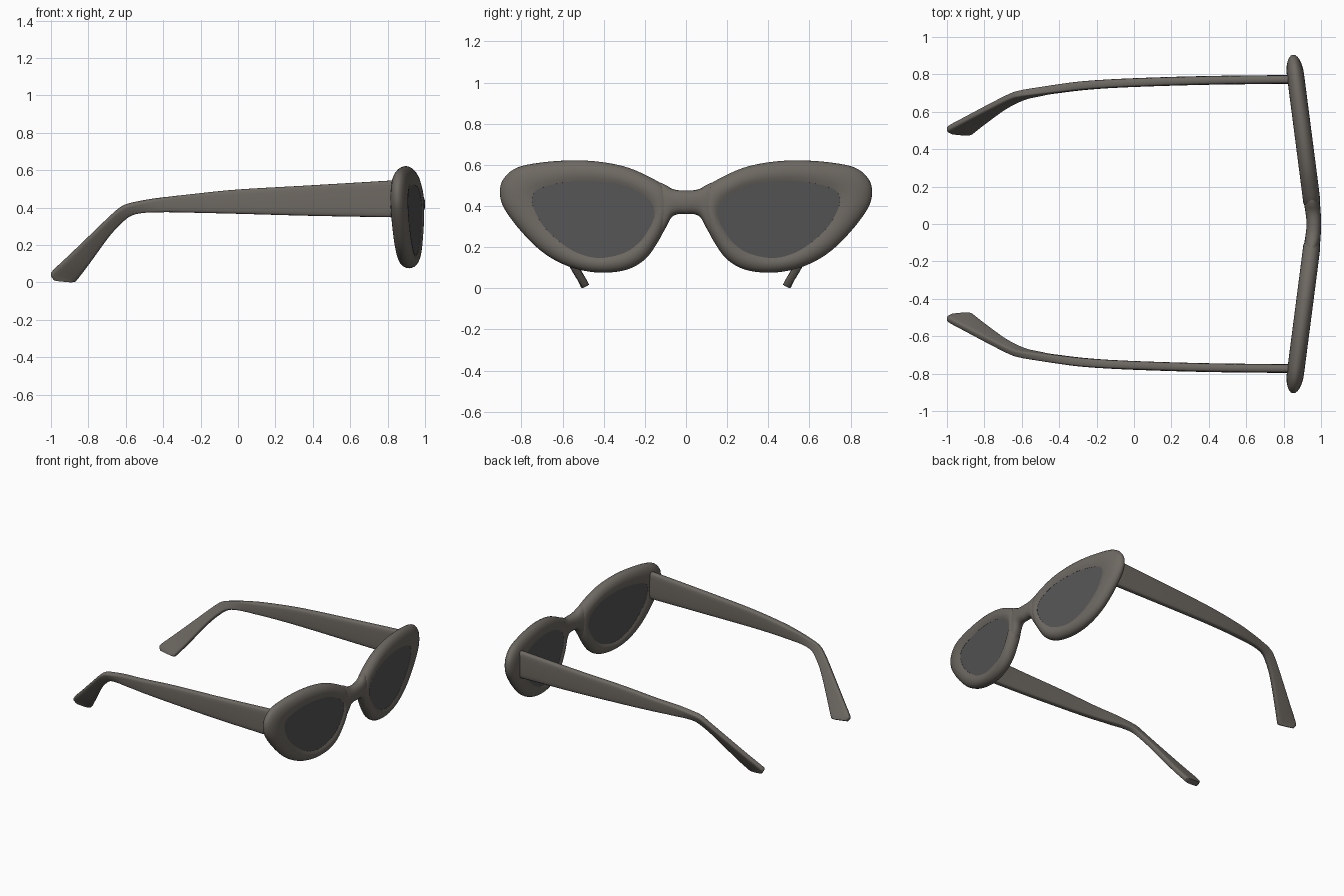
import bpy, bmesh, math
from mathutils import Vector

if "Cube" in bpy.data.objects:
    bpy.data.objects.remove(bpy.data.objects["Cube"])

def material(name, color):
    m = bpy.data.materials.new(name)
    m.diffuse_color = color
    m.use_nodes = True
    m.node_tree.nodes["Principled BSDF"].inputs["Base Color"].default_value = m.diffuse_color
    return m

FRAME = material("frame_grey", (0.155, 0.14, 0.122, 1))
LENS = material("lens_dark", (0.09, 0.09, 0.09, 1))

def spline(pts, steps, closed):
    """Catmull-Rom through tuples of any length."""
    n, out = len(pts), []
    get = (lambda i: pts[i % n]) if closed else (lambda i: pts[max(0, min(n - 1, i))])
    for i in range(n if closed else n - 1):
        quad = [get(i + k) for k in (-1, 0, 1, 2)]
        for s in range(steps):
            t = s / steps
            out.append(tuple(0.5 * (2*b + (c-a)*t + (2*a-5*b+4*c-d)*t*t + (3*b-a-3*c+d)*t**3)
                             for a, b, c, d in zip(*quad)))
    if not closed:
        out.append(pts[-1])
    return out

def section(centre, u, v, power, count=20):
    """Superellipse ring with half axes u and v."""
    ring = []
    for k in range(count):
        a = 2 * math.pi * k / count
        c, s = math.cos(a), math.sin(a)
        ring.append(centre + u * math.copysign(abs(c) ** (2 / power), c)
                    + v * math.copysign(abs(s) ** (2 / power), s))
    return ring

def loft(name, rings, mat, closed=False, mirror=True, angle=40):
    bm = bmesh.new()
    vs = [[bm.verts.new(p) for p in r] for r in rings]
    n, m = len(vs), len(vs[0])
    for i in range(n if closed else n - 1):
        a, b = vs[i], vs[(i + 1) % n]
        for k in range(m):
            bm.faces.new((a[k], a[(k + 1) % m], b[(k + 1) % m], b[k]))
    if not closed:
        bm.faces.new(vs[0])
        bm.faces.new(vs[-1])
    bmesh.ops.recalc_face_normals(bm, faces=bm.faces[:])
    me = bpy.data.meshes.new(name)
    bm.to_mesh(me)
    bm.free()
    me.materials.append(mat)
    ob = bpy.data.objects.new(name, me)
    bpy.context.collection.objects.link(ob)
    bpy.ops.object.select_all(action='DESELECT')
    ob.select_set(True)
    bpy.context.view_layer.objects.active = ob
    bpy.ops.object.shade_smooth_by_angle(angle=math.radians(angle))
    if mirror:
        mod = ob.modifiers.new("other_side", 'MIRROR')
        mod.use_axis = (False, True, False)
    return ob

def front_x(y):
    """The front sweeps back towards the temples."""
    return 0.967 - 0.13 * math.hypot(y, 0.04)

NORMAL = Vector((1, 0.13, 0)).normalized()

# Rims: outer (y, z) and inner (y, z) outline points, paired
outline = spline([
    (.08, .40, .148, .37), (.10, .49, .165, .42), (.20, .552, .22, .465),
    (.30, .592, .31, .503), (.42, .615, .41, .518), (.55, .622, .52, .522),
    (.70, .612, .63, .507), (.82, .587, .71, .483), (.885, .535, .738, .455),
    (.905, .47, .743, .42), (.885, .39, .73, .375), (.80, .275, .69, .305),
    (.69, .17, .62, .235), (.56, .102, .53, .175), (.42, .076, .42, .147),
    (.29, .09, .30, .17), (.20, .14, .225, .22), (.14, .22, .18, .28),
    (.10, .30, .155, .33)], 5, True)
# Rim section: round outside, nearly flat where it meets the lens
profile = [(-0.3 + 1.3 * math.cos(a), math.sin(a))
           for a in (math.pi * (k / 12 - 0.5) for k in range(13))]
profile += [(-0.65, 0.95), (-1, 0.83), (-1, -0.83), (-0.65, -0.95)]
rings = []
for oy, oz, iy, iz in outline:
    o = Vector((front_x(oy), oy, oz))
    i = Vector((front_x(iy), iy, iz))
    rings.append([(o + i) / 2 + (o - i) / 2 * u + NORMAL * 0.046 * v for u, v in profile])
loft("rims", rings, FRAME, closed=True, angle=60)

# Lenses: plates flush with the inner edge of the rims
def lens_ring(offset):
    return [Vector((front_x(iy), iy, iz)) + NORMAL * offset for _, _, iy, iz in outline]
loft("lenses", [lens_ring(-0.037), lens_ring(0.037)], LENS)

# Nose bridge: flares into the rims
half = [(0, .36, .475, .039), (.04, .36, .477, .040), (.07, .345, .485, .041),
        (.095, .30, .50, .042), (.115, .265, .51, .041), (.13, .24, .515, .036)]
stations = [(-y, a, b, t) for y, a, b, t in half[:0:-1]] + half
rings = [section(Vector((front_x(y), y, (a + b) / 2)),
                 Vector((0, 0, (b - a) / 2)), Vector((t, 0, 0)), 2.3)
         for y, a, b, t in spline(stations, 4, False)]
loft("nose_bridge", rings, FRAME, mirror=False, angle=60)

# Temple arms: top edge (x, y, z) and bottom edge (x, y, z) along the length
arm = spline([
    (.85, .773, .547, .85, .773, .348), (.40, .768, .52, .40, .768, .356),
    (0, .756, .497, 0, .756, .367), (-.25, .743, .472, -.25, .740, .373),
    (-.42, .724, .452, -.42, .718, .376), (-.53, .711, .432, -.50, .700, .375),
    (-.61, .70, .41, -.565, .683, .363), (-.67, .683, .365, -.615, .662, .328),
    (-.78, .628, .26, -.688, .622, .25), (-.90, .565, .145, -.797, .542, .10),
    (-.985, .52, .065, -.860, .492, .018), (-1.0, .507, .04, -.872, .488, .010),
    (-.985, .497, .018, -.880, .487, .008)], 5, False)
rings = []
for p in arm:
    top, bottom = Vector(p[:3]), Vector(p[3:])
    mid = (top + bottom) / 2
    bend = max(0, min(1, (-0.35 - mid.x) / 0.3))
    thick = Vector((0, 1, -0.54 * bend)).normalized() * (0.0235 - 0.004 * bend)
    rings.append(section(mid, (top - bottom) / 2, thick, 4.5, 24))
loft("temple_arms", rings, FRAME, angle=45)
